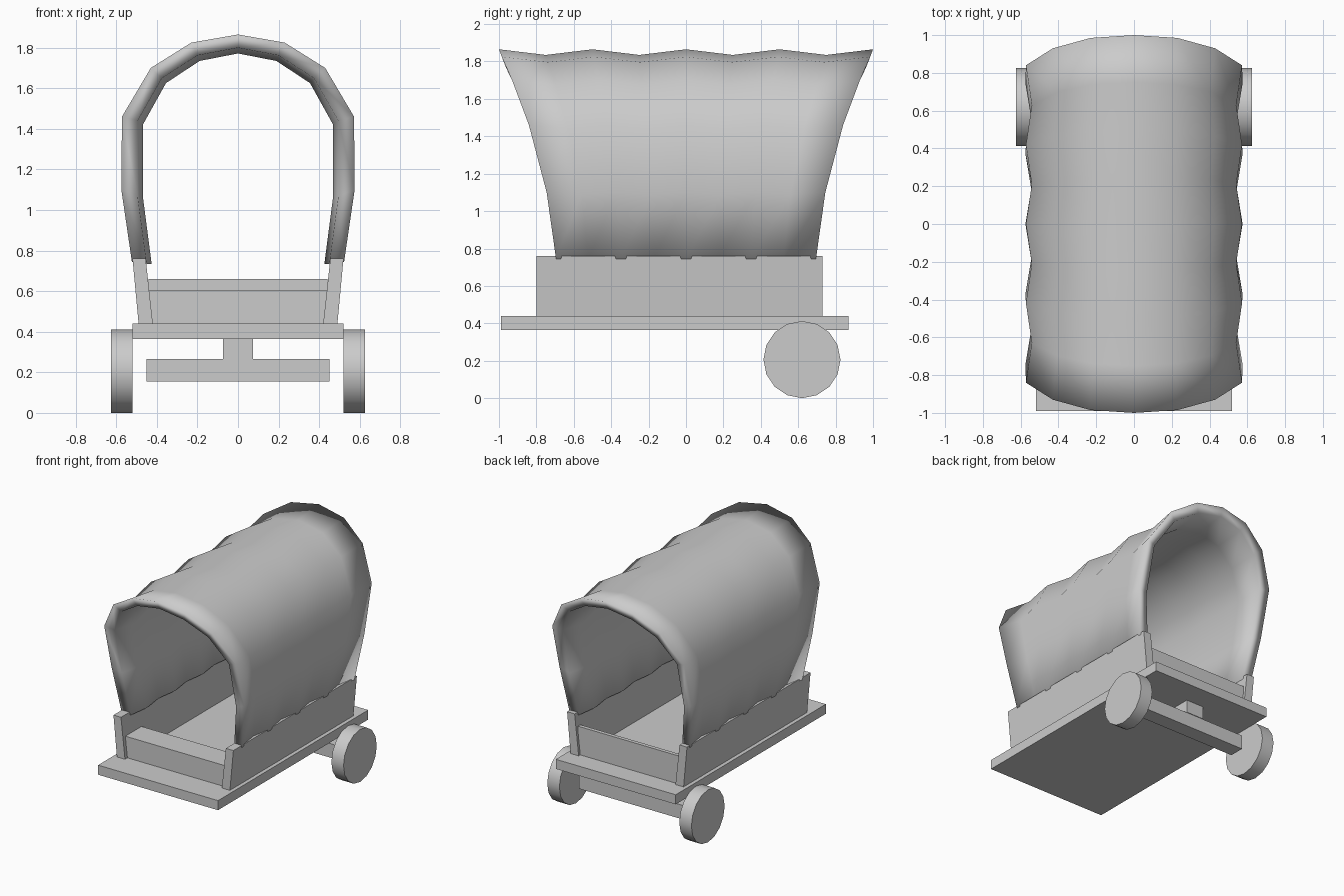
import bpy, bmesh, math
from mathutils import Matrix

cube = bpy.data.objects.get("Cube")
if cube:
    bpy.data.objects.remove(cube, do_unlink=True)

grey = bpy.data.materials.new("plain grey")
grey.use_nodes = True
COLOUR = (0.6, 0.6, 0.6, 1)
grey.diffuse_color = COLOUR
grey.node_tree.nodes["Principled BSDF"].inputs["Base Color"].default_value = COLOUR


def add_object(name, bm, smooth_angle=None):
    bmesh.ops.recalc_face_normals(bm, faces=bm.faces)
    mesh = bpy.data.meshes.new(name)
    bm.to_mesh(mesh)
    bm.free()
    mesh.materials.append(grey)
    obj = bpy.data.objects.new(name, mesh)
    bpy.context.collection.objects.link(obj)
    if smooth_angle:
        bpy.ops.object.select_all(action="DESELECT")
        obj.select_set(True)
        bpy.context.view_layer.objects.active = obj
        bpy.ops.object.shade_smooth_by_angle(angle=math.radians(smooth_angle))
    return obj


def box(name, x, y, z):
    """Box from (low, high) ranges on each axis."""
    bm = bmesh.new()
    bmesh.ops.create_cube(bm, size=1)
    for v in bm.verts:
        v.co = [lo + (c + 0.5) * (hi - lo) for c, (lo, hi) in zip(v.co, (x, y, z))]
    return add_object(name, bm)


# Bed, end boards and rear axle
box("bed", (-0.52, 0.52), (-0.99, 0.87), (0.365, 0.44))
box("front_seat_box", (-0.44, 0.44), (-0.77, -0.57), (0.44, 0.605))
box("tail_board", (-0.44, 0.44), (0.68, 0.71), (0.44, 0.66))
box("axle", (-0.45, 0.45), (0.56, 0.68), (0.155, 0.265))
box("axle_post", (-0.075, 0.075), (0.555, 0.685), (0.265, 0.365))

for side, name in ((1, "left"), (-1, "right")):
    # Leaning side board
    bm = bmesh.new()
    section = [(0.42, 0.44), (0.49, 0.44), (0.52, 0.76), (0.455, 0.76)]
    face = bm.faces.new([bm.verts.new((side * x, -0.8, z)) for x, z in section])
    new = bmesh.ops.extrude_face_region(bm, geom=[face])["geom"]
    bmesh.ops.translate(bm, vec=(0, 1.53, 0),
                        verts=[v for v in new if isinstance(v, bmesh.types.BMVert)])
    add_object(name + "_side_board", bm)

    # Solid disc wheel
    bm = bmesh.new()
    bmesh.ops.create_cone(bm, cap_ends=True, segments=16, radius1=0.206, radius2=0.206,
                          depth=0.105,
                          matrix=Matrix.Translation((side * 0.5725, 0.62, 0.206))
                          @ Matrix.Rotation(math.pi / 2, 4, "Y"))
    add_object(name + "_wheel", bm, 40)

# Canvas cover: half arch as (x, z, half length), mirrored, bulging at every second hoop
outer = [(0.523, 0.745, 0.695), (0.575, 1.1, 0.745), (0.572, 1.46, 0.84),
         (0.43, 1.70, 0.93), (0.23, 1.825, 0.985), (0, 1.865, 1.0)]
inner = [(0.45, 0.735, 0.69), (0.495, 1.07, 0.73), (0.495, 1.44, 0.82),
         (0.375, 1.65, 0.905), (0.2, 1.762, 0.96), (0, 1.8, 0.975)]
HOOPS = 8


def ring(bm, half, step):
    u = 2 * step / HOOPS - 1
    dip = 0.03 * (step % 2)
    arch = half + [(-x, z, y) for x, z, y in reversed(half[:-1])]
    return [bm.verts.new((x * (1 - dip * 1.8), u * y, z - dip * max(0, z - 0.76) / 1.1))
            for x, z, y in arch]


bm = bmesh.new()
loops = [[a, b[::-1]] for a, b in
         ((ring(bm, outer, i), ring(bm, inner, i)) for i in range(HOOPS + 1))]
loops = [a + b for a, b in loops]
count = len(loops[0])
for a, b in zip(loops, loops[1:]):
    for i in range(count):
        j = (i + 1) % count
        bm.faces.new((a[i], a[j], b[j], b[i]))
# Close the two rims between outer and inner arches
for loop in (loops[0], loops[-1]):
    for i in range(count // 2 - 1):
        bm.faces.new((loop[i], loop[i + 1], loop[count - 2 - i], loop[count - 1 - i]))
add_object("canvas_cover", bm, 179)
